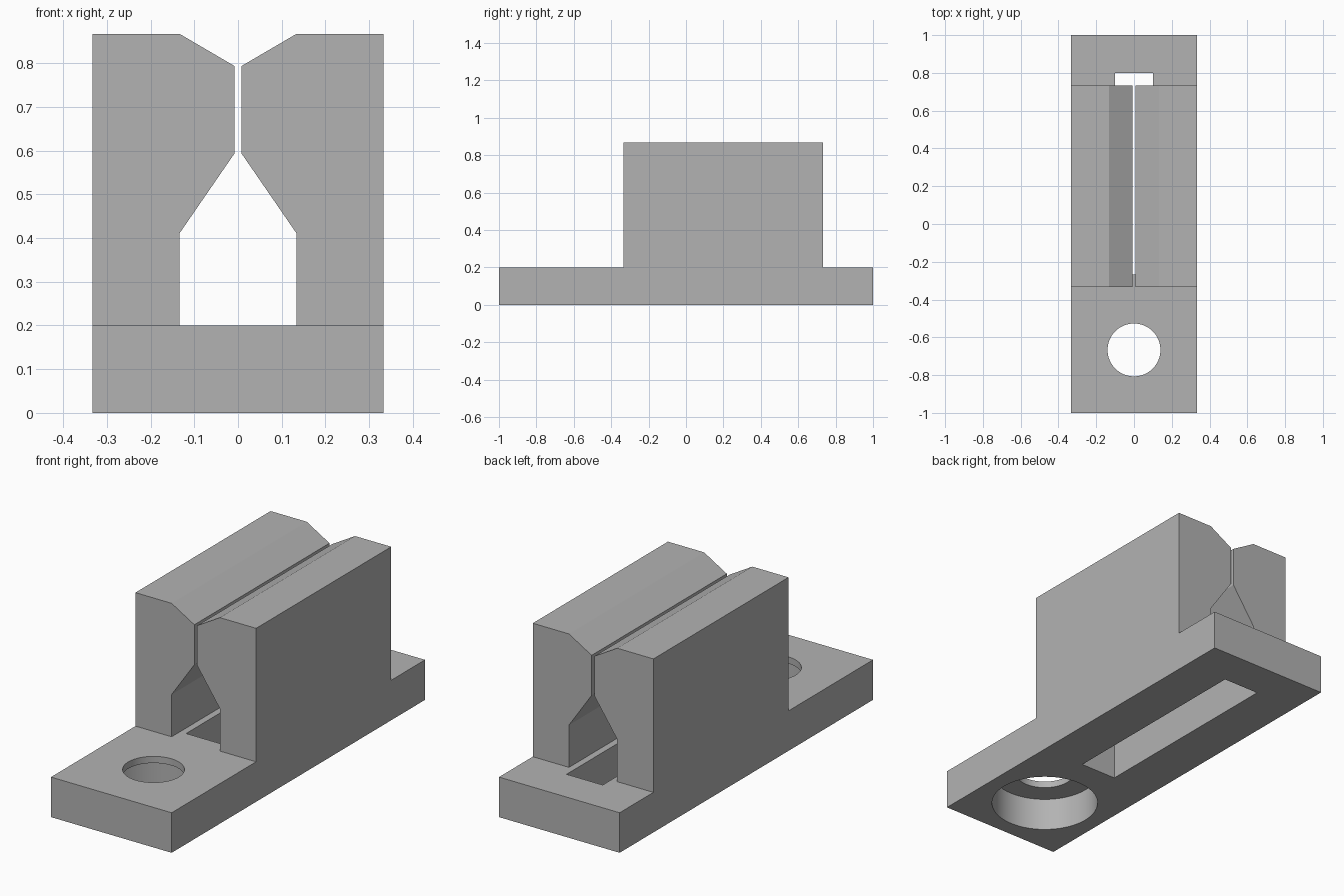
import bpy
import bmesh
from mathutils import Matrix

if "Cube" in bpy.data.objects:
    bpy.data.objects.remove(bpy.data.objects["Cube"], do_unlink=True)

UNIT = 1 / 15  # the part is laid out on a grid of 15 steps per unit

grey = bpy.data.materials.new("plain grey")
grey.use_nodes = True
grey.diffuse_color = (0.45, 0.45, 0.45, 1)
grey.node_tree.nodes["Principled BSDF"].inputs["Base Color"].default_value = grey.diffuse_color


def finish(name, bm):
    bmesh.ops.recalc_face_normals(bm, faces=bm.faces)
    mesh = bpy.data.meshes.new(name)
    bm.to_mesh(mesh)
    bm.free()
    mesh.materials.append(grey)
    obj = bpy.data.objects.new(name, mesh)
    bpy.context.collection.objects.link(obj)
    return obj


def box(name, low, high):
    bm = bmesh.new()
    bmesh.ops.create_cube(bm, size=1)
    for v in bm.verts:
        v.co = [UNIT * (b if c > 0 else a) for c, a, b in zip(v.co, low, high)]
    return finish(name, bm)


def cylinder(name, y, radius, z0, z1):
    bm = bmesh.new()
    place = Matrix.Translation((0, y * UNIT, (z0 + z1) / 2 * UNIT))
    bmesh.ops.create_cone(bm, cap_ends=True, segments=64, radius1=radius * UNIT,
                          radius2=radius * UNIT, depth=(z1 - z0) * UNIT, matrix=place)
    return finish(name, bm)


def extrude_profile(name, points, y0, y1):
    bm = bmesh.new()
    face = bm.faces.new([bm.verts.new((x * UNIT, y0 * UNIT, z * UNIT)) for x, z in points])
    grown = bmesh.ops.extrude_face_region(bm, geom=[face])["geom"]
    verts = [g for g in grown if isinstance(g, bmesh.types.BMVert)]
    bmesh.ops.translate(bm, verts=verts, vec=(0, (y1 - y0) * UNIT, 0))
    return finish(name, bm)


def cut(target, cutter):
    cutter.hide_render = True
    mod = target.modifiers.new("cut", 'BOOLEAN')
    mod.operation = 'DIFFERENCE'
    mod.solver = 'EXACT'
    mod.object = cutter
    bpy.context.view_layer.objects.active = target
    bpy.ops.object.modifier_apply(modifier=mod.name)
    bpy.data.objects.remove(cutter, do_unlink=True)


# Base plate with long slot and a screw hole counterbored from below
base = box("base_plate", (-5, -15, 0), (5, 15, 3))
cut(base, box("slot_cutter", (-1.5, -4, -1), (1.5, 12, 4)))
cut(base, cylinder("counterbore_cutter", -10, 3.8, -1, 2.5))
cut(base, cylinder("screw_hole_cutter", -10, 2.1, 1, 4))

bpy.ops.object.select_all(action='DESELECT')
base.select_set(True)
bpy.context.view_layer.objects.active = base
bpy.ops.object.shade_smooth_by_angle()

# Mirrored jaws: straight foot, inward slope, narrow gap, chamfered lead-in
jaw = [(5, 3), (5, 13), (2, 13), (0.12, 11.9), (0.12, 8.9), (2, 6.17), (2, 3)]
for name, side in (("left_jaw", 1), ("right_jaw", -1)):
    extrude_profile(name, [(side * x, z) for x, z in jaw], -5, 11)
